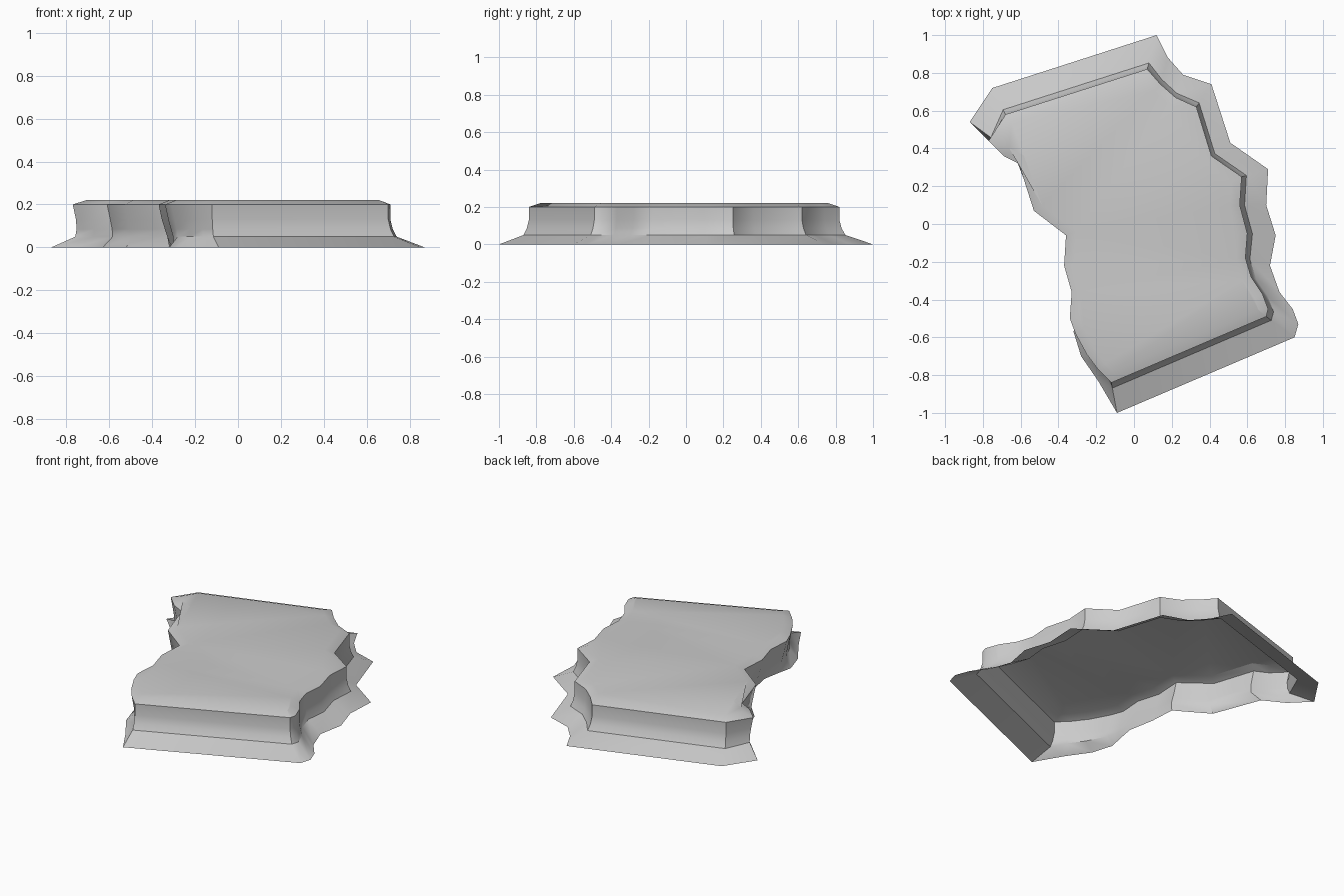
import bpy, bmesh
from mathutils import Vector

if "Cube" in bpy.data.objects:
    bpy.data.objects.remove(bpy.data.objects["Cube"])

# Plan outline, counter-clockwise: (foot x, foot y, rim x, rim y)
OUTLINE = [
    (-.09, -1.0, -.12, -.84), (.85, -.60, .70, -.49), (.87, -.53, .71, -.45),
    (.84, -.45, .68, -.37), (.77, -.36, .62, -.28), (.72, -.22, .59, -.18),
    (.75, -.06, .60, -.05), (.70, .10, .56, .10), (.71, .29, .57, .25),
    (.51, .43, .41, .36), (.41, .74, .33, .62), (.26, .79, .22, .67),
    (.18, .88, .14, .74), (.12, 1.0, .07, .82), (-.75, .72, -.68, .58),
    (-.87, .54, -.77, .44), (-.76, .43, -.69, .36), (-.63, .36, -.61, .32),
    (-.52, .07, -.53, .07), (-.32, -.05, -.36, -.06), (-.31, -.21, -.37, -.22),
    (-.28, -.37, -.33, -.36), (-.30, -.48, -.34, -.50), (-.32, -.57, -.31, -.58),
    (-.28, -.70, -.25, -.69), (-.19, -.83, -.19, -.77)]
foot = [Vector(r[:2]) for r in OUTLINE]
rim = [Vector(r[2:]) for r in OUTLINE]
N = len(rim)


def inset(pts, d):
    """Move each outline point inward along its corner normal."""
    out = []
    for i, p in enumerate(pts):
        a = (p - pts[i - 1]).normalized()
        b = (pts[(i + 1) % N] - p).normalized()
        na, nb = Vector((-a.y, a.x)), Vector((-b.y, b.x))
        n = (na + nb).normalized()
        out.append(p + n * d / max(n.dot(na), .7))
    return out


def wall(f, undercut):
    """Ring between rim and foot; the left side is slightly undercut."""
    return [r.lerp(b, f) + Vector((undercut if i >= 15 else 0, 0))
            for i, (r, b) in enumerate(zip(rim, foot))]


# Stack of rings: flared foot, curved wall, rim, bevelled top (open underneath)
levels = [(0, foot), (.05, wall(.18, .03)), (.085, wall(.07, .025)),
          (.13, wall(.0, .015)), (.20, rim), (.22, inset(rim, .05))]
bm = bmesh.new()
rings = [[bm.verts.new((p.x, p.y, z)) for p in pts] for z, pts in levels]
for lo, hi in zip(rings, rings[1:]):
    for i in range(N):
        j = (i + 1) % N
        bm.faces.new((lo[i], lo[j], hi[j], hi[i]))
top = bm.faces.new(rings[-1])
bmesh.ops.triangulate(bm, faces=[top])

mesh = bpy.data.meshes.new("rock_platform")
bm.to_mesh(mesh)
bm.free()
slab = bpy.data.objects.new("rock_platform", mesh)
bpy.context.collection.objects.link(slab)
bpy.context.view_layer.objects.active = slab
slab.select_set(True)
bpy.ops.object.shade_smooth_by_angle(angle=.7)
